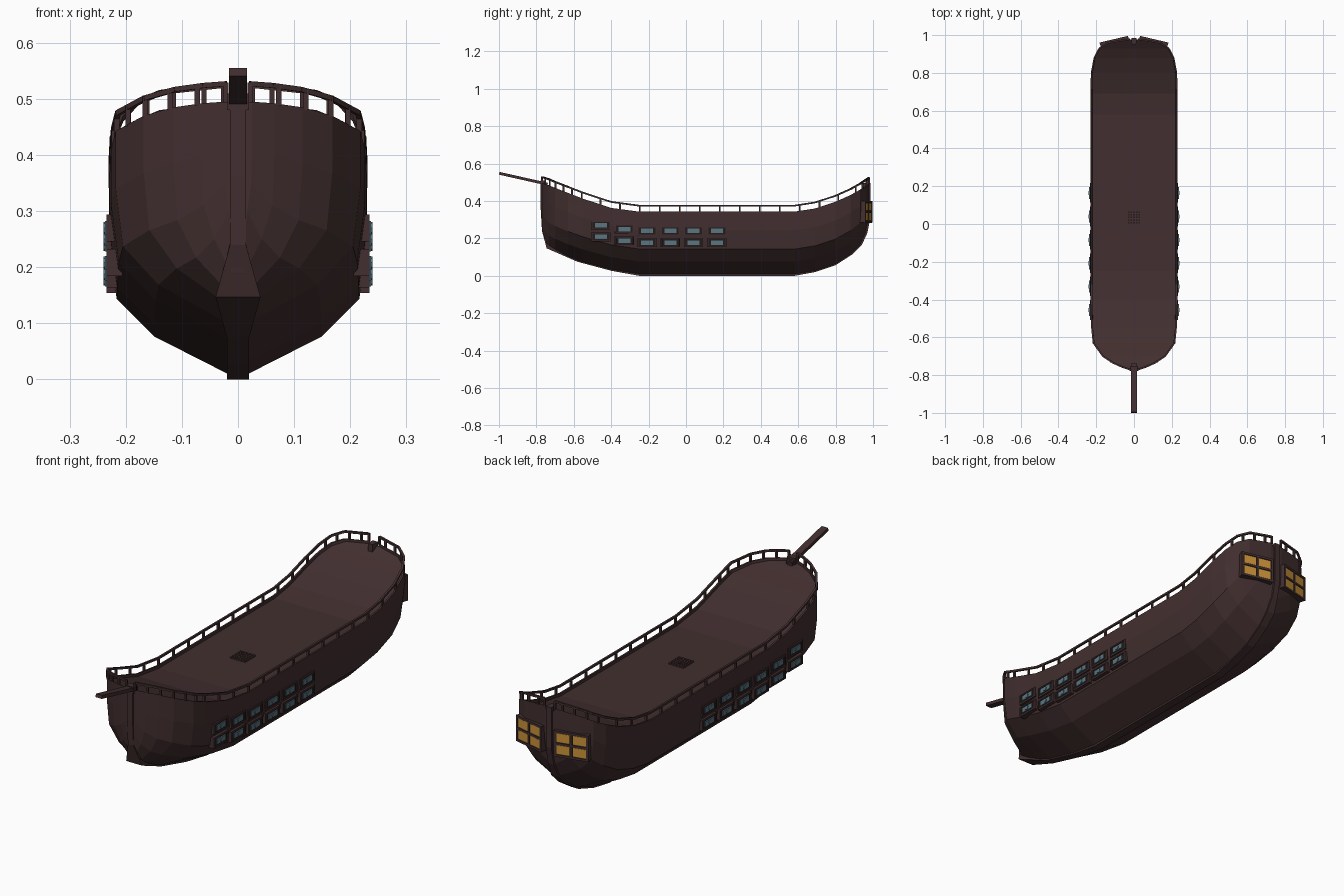
import bpy, bmesh, math
from mathutils import Vector, Matrix

if "Cube" in bpy.data.objects:
    bpy.data.objects.remove(bpy.data.objects["Cube"])


def material(name, rgb):
    m = bpy.data.materials.new(name)
    m.diffuse_color = (*rgb, 1)
    m.use_nodes = True
    m.node_tree.nodes["Principled BSDF"].inputs["Base Color"].default_value = m.diffuse_color
    return m


BROWN = material("dark brown wood", (0.055, 0.028, 0.029))
DARK = material("black brown", (0.018, 0.010, 0.010))
BLUE = material("blue grey metal", (0.10, 0.18, 0.22))
AMBER = material("amber glass", (0.60, 0.29, 0.04))


def finish(name, bm, mat):
    bmesh.ops.recalc_face_normals(bm, faces=bm.faces)
    me = bpy.data.meshes.new(name)
    bm.to_mesh(me)
    bm.free()
    me.materials.append(mat)
    ob = bpy.data.objects.new(name, me)
    bpy.context.collection.objects.link(ob)
    return ob


def box(bm, centre, size, rot=None):
    m = Matrix.Translation(centre) @ (rot or Matrix()) @ Matrix.Diagonal((*size, 1))
    bmesh.ops.create_cube(bm, size=1, matrix=m)


def bar(bm, p, q, w, h):
    """Rectangular bar from p to q, w wide and h high."""
    p, q = Vector(p), Vector(q)
    d = q - p
    y = d.normalized()
    x = y.cross(Vector((0, 0, 1))).normalized()
    z = x.cross(y)
    box(bm, (p + q) / 2, (w, d.length, h), Matrix((x, y, z)).transposed().to_4x4())


def loft(bm, rings):
    vs = [[bm.verts.new(c) for c in r] for r in rings]
    n = len(vs[0])
    for a, b in zip(vs, vs[1:]):
        for i in range(n):
            bm.faces.new((a[i], a[(i + 1) % n], b[(i + 1) % n], b[i]))
    bm.faces.new(vs[0])
    bm.faces.new(vs[-1])


# stations: y, half width, keel height, deck edge height
STATIONS = [(-0.77, 0.025, 0.25, 0.495), (-0.757, 0.065, 0.19, 0.492), (-0.735, 0.115, 0.15, 0.485),
            (-0.70, 0.168, 0.13, 0.47), (-0.63, 0.218, 0.10, 0.443), (-0.55, 0.226, 0.073, 0.412),
            (-0.40, 0.229, 0.034, 0.363), (-0.25, 0.23, 0.01, 0.343), (0.58, 0.23, 0.01, 0.343),
            (0.69, 0.23, 0.027, 0.36), (0.80, 0.228, 0.064, 0.396), (0.88, 0.213, 0.115, 0.432),
            (0.93, 0.187, 0.165, 0.46), (0.96, 0.14, 0.23, 0.48), (0.978, 0.03, 0.31, 0.492)]
SECTION = [(0.08, 0), (0.65, 0.2), (0.94, 0.4), (1, 0.7), (1, 1)]

# hull with a low lip around the sunken deck
rings = []
for y, w, k, s in STATIONS:
    half = [(max(w * f, 0.012), k + (s - k) * t) for f, t in SECTION]
    half += [(w - 0.008, s), (w - 0.009, s - 0.012)]
    rings.append([(x, y, z) for x, z in half] + [(-x, y, z) for x, z in reversed(half)])
bm = bmesh.new()
loft(bm, rings)
finish("hull", bm, BROWN)

# keel, stem and stern post in one strip
path = [(-0.778, 0.5), (-0.777, 0.36), (-0.77, 0.24), (-0.745, 0.147), (-0.58, 0.075), (-0.40, 0.027),
        (-0.25, 0.0), (0.58, 0.0), (0.69, 0.02), (0.80, 0.057), (0.89, 0.115), (0.94, 0.165),
        (0.97, 0.23), (0.986, 0.31), (0.986, 0.495)]
rings = []
for y, z in path:
    iy = max(-0.745, min(0.95, y))
    iz = z + 0.025 if z < 0.4 else z
    w = 0.04 if abs(y + 0.745) < 0.01 else 0.02 if z < 0.2 else 0.014
    rings.append([(-w, y, z), (w, y, z), (w * 0.8, iy, iz), (-w * 0.8, iy, iz)])
bm = bmesh.new()
loft(bm, rings)
finish("keel", bm, BROWN)

# railing: top bar follows the deck edge, posts at even distances
bm = bmesh.new()
edge = [Vector((w - 0.004, y, s)) for y, w, k, s in STATIONS]
up = Vector((0, 0, 0.032))
for side in (1, -1):
    pts = [Vector((p.x * side, p.y, p.z)) for p in edge]
    run, nxt = 0.0, 0.0
    for p, q in zip(pts, pts[1:]):
        bar(bm, p + up, q + up, 0.009, 0.009)
        length = (q - p).length
        while nxt <= run + length:
            c = p.lerp(q, (nxt - run) / length)
            box(bm, c + up / 2, (0.009, 0.009, 0.036))
            nxt += 0.055 if (c.y < -0.6 or c.y > 0.9) else 0.107
        run += length
    box(bm, pts[-1] + up / 2, (0.009, 0.009, 0.036))
finish("railing", bm, BROWN)

# bowsprit
bm = bmesh.new()
bar(bm, (0, -0.74, 0.49), (0, -0.998, 0.548), 0.032, 0.015)
box(bm, (0, -0.765, 0.495), (0.04, 0.025, 0.03))
finish("bowsprit", bm, BROWN)

# gun ports with stubby guns, two rows on both sides
frames, backs, guns = bmesh.new(), bmesh.new(), bmesh.new()
for y in (-0.455, -0.33, -0.208, -0.084, 0.04, 0.165):
    rise = 0.03 if y < -0.4 else 0.01 if y < -0.3 else 0
    for z in (0.178 + rise, 0.24 + rise):
        for side in (1, -1):
            box(backs, (side * 0.218, y, z), (0.028, 0.09, 0.04))
            for s in (1, -1):
                box(frames, (side * 0.22, y, z + s * 0.021), (0.028, 0.104, 0.006))
                box(frames, (side * 0.22, y + s * 0.049, z), (0.028, 0.006, 0.044))
            box(guns, (side * 0.228, y, z), (0.018, 0.064, 0.024))
            m = Matrix.Translation((side * 0.232, y, z)) @ Matrix.Rotation(math.pi / 2, 4, 'Y')
            bmesh.ops.create_cone(guns, cap_ends=True, segments=8, radius1=0.011, radius2=0.011,
                                  depth=0.016, matrix=m)
finish("port_frames", frames, BROWN)
finish("port_openings", backs, DARK)
finish("guns", guns, BLUE)

# stern windows: a framed two by two panel on each side of the stern post
frames, panes = bmesh.new(), bmesh.new()
for side in (1, -1):
    a, b = Vector((0.03 * side, 0.987, 0.342)), Vector((0.18 * side, 0.952, 0.342))
    d = (b - a).normalized()
    rot = Matrix.Rotation(math.atan2(d.y * side, d.x * side), 4, 'Z')
    out = Vector((-d.y, d.x, 0)) * side
    mid, width = (a + b) / 2, (b - a).length
    box(frames, mid - out * 0.014, (width, 0.036, 0.115), rot)
    for u in (-1, 0, 1):
        box(frames, mid + d * u * width * 0.47 + out * 0.005, (0.01, 0.008, 0.115), rot)
        box(frames, mid + Vector((0, 0, u * 0.054)) + out * 0.005, (width, 0.008, 0.01), rot)
    for u in (-1, 1):
        for v in (-1, 1):
            box(panes, mid + d * u * width * 0.235 + Vector((0, 0, v * 0.027)) + out * 0.004,
                (0.058, 0.005, 0.04), rot)
finish("stern_window_frames", frames, BROWN)
finish("stern_window_panes", panes, AMBER)

# deck hatch with a grating
bm = bmesh.new()
box(bm, (0, 0.035, 0.331), (0.072, 0.072, 0.004))
finish("hatch_opening", bm, DARK)
bm = bmesh.new()
for i in range(6):
    t = -0.035 + i * 0.014
    box(bm, (t, 0.035, 0.334), (0.006, 0.076, 0.006))
    box(bm, (0, 0.035 + t, 0.334), (0.076, 0.006, 0.006))
finish("hatch_grating", bm, BROWN)
